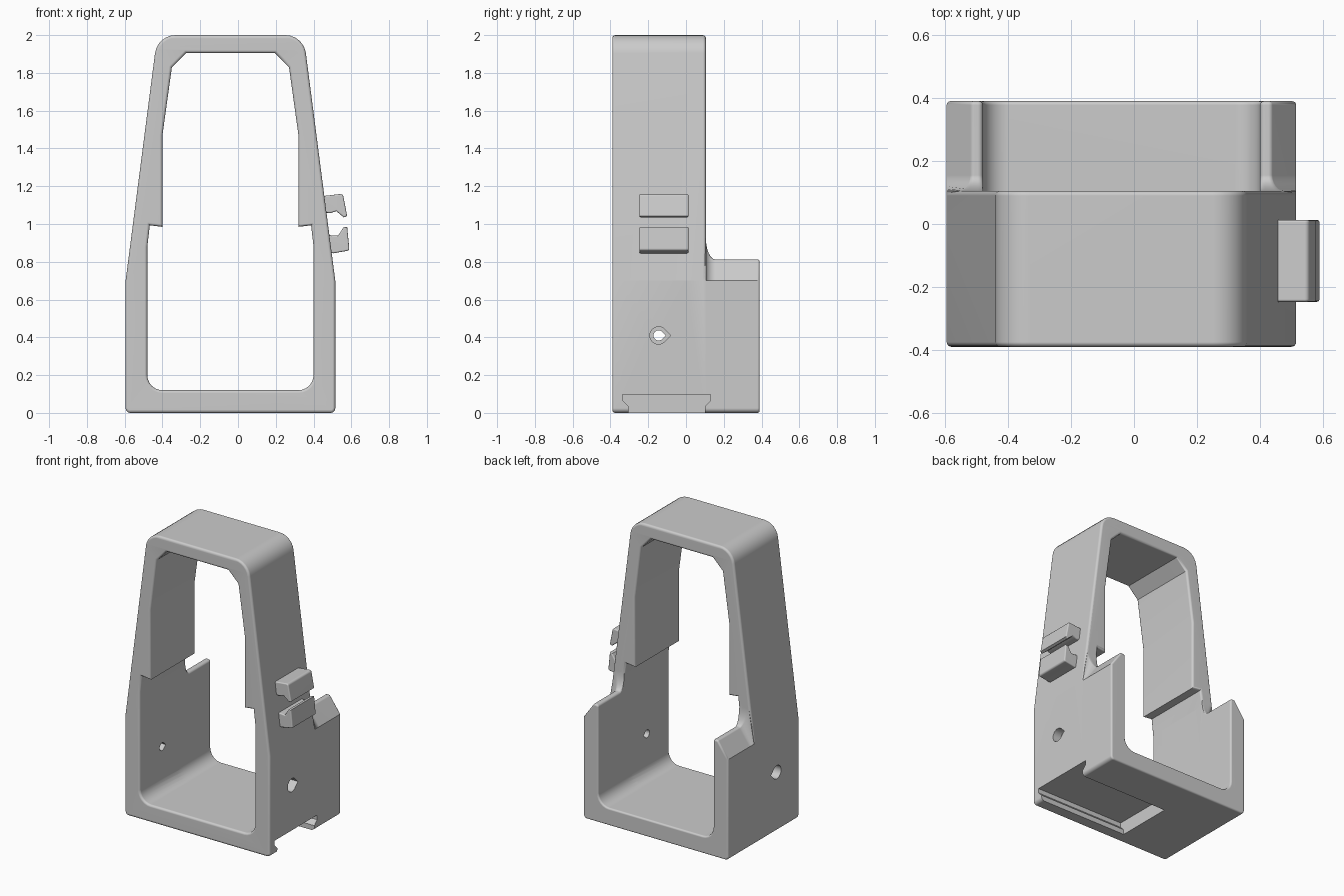
import bpy, bmesh, math
from mathutils import Vector
from mathutils.geometry import tessellate_polygon

if "Cube" in bpy.data.objects:
    bpy.data.objects.remove(bpy.data.objects["Cube"])

CX = -0.04  # the frame's own middle; the side clip makes up the rest of the width


def rounded(points, n=6):
    """Profile from (a, b, radius) corners, with arcs at corners that have a radius."""
    out = []
    for i, p in enumerate(points):
        c = Vector(p[:2])
        r = p[2] if len(p) > 2 else 0
        if not r:
            out.append(c)
            continue
        d1 = (Vector(points[i - 1][:2]) - c).normalized()
        d2 = (Vector(points[(i + 1) % len(points)][:2]) - c).normalized()
        half = d1.angle(d2) / 2
        t = r / math.tan(half)
        mid = c + (d1 + d2).normalized() * (r / math.sin(half))
        s, e = c + d1 * t - mid, c + d2 * t - mid
        a0 = math.atan2(s.y, s.x)
        da = math.atan2(e.y, e.x) - a0
        da = (da + math.pi) % (2 * math.pi) - math.pi
        for k in range(n + 1):
            a = a0 + da * k / n
            out.append(mid + Vector((math.cos(a), math.sin(a))) * r)
    return [(round(v[0], 5), round(v[1], 5)) for v in out]


def mirrored(half):
    """Close a right-hand half profile with its mirror image."""
    return half + [(2 * CX - p[0],) + tuple(p[1:]) for p in reversed(half)]


def inset(pts, d):
    """Move a counter-clockwise profile inwards by d with mitred corners."""
    if abs(d) < 1e-7:
        return pts
    out = []
    for i, p in enumerate(pts):
        p, a, b = Vector(p), Vector(pts[i - 1]), Vector(pts[(i + 1) % len(pts)])
        e1, e2 = (p - a).normalized(), (b - p).normalized()
        n1, n2 = Vector((-e1.y, e1.x)), Vector((-e2.y, e2.x))
        out.append(tuple(p + (n1 + n2) * (d / (1 + n1.dot(n2)))))
    return out


def loft(name, sections, axis='y'):
    """Skin a solid through (position, loops) sections along an axis."""
    bm = bmesh.new()
    rows = []
    for s, loops in sections:
        rows.append([[bm.verts.new((a, s, b) if axis == 'y' else (s, a, b))
                      for a, b in lp] for lp in loops])
    for r0, r1 in zip(rows, rows[1:]):
        for l0, l1 in zip(r0, r1):
            for i in range(len(l0)):
                bm.faces.new((l0[i - 1], l0[i], l1[i], l1[i - 1]))
    for row, (s, loops) in ((rows[0], sections[0]), (rows[-1], sections[-1])):
        flat = [v for lp in row for v in lp]
        if len(loops) == 1:
            bm.faces.new(flat)
            continue
        for tri in tessellate_polygon([[Vector((a, b, 0)) for a, b in lp] for lp in loops]):
            bm.faces.new([flat[i] for i in tri])
    bmesh.ops.recalc_face_normals(bm, faces=bm.faces)
    me = bpy.data.meshes.new(name)
    bm.to_mesh(me)
    bm.free()
    ob = bpy.data.objects.new(name, me)
    bpy.context.collection.objects.link(ob)
    return ob


def lip(s_end, loops, r, direction, n=4):
    """Sections of a rounded edge, from the end cap towards the body."""
    res = []
    for k in range(n + 1):
        a = math.pi / 2 * k / n
        d = r * (1 - math.sin(a))
        res.append((s_end + direction * r * (1 - math.cos(a)),
                    [inset(lp, d if i == 0 else -d) for i, lp in enumerate(loops)]))
    return res


def soft_prism(name, loops, s0, s1, r):
    return loft(name, lip(s0, loops, r, 1) + lip(s1, loops, r, -1)[::-1])


def boolean(ob, other, op):
    m = ob.modifiers.new(op, 'BOOLEAN')
    m.operation, m.solver, m.object = op, 'EXACT', other
    bpy.context.view_layer.objects.active = ob
    bpy.ops.object.modifier_apply(modifier=m.name)
    bpy.data.objects.remove(other)


def finish(ob):
    """Smooth the rounded edges, keep the large planes crisp."""
    bpy.ops.object.select_all(action='DESELECT')
    ob.select_set(True)
    bpy.context.view_layer.objects.active = ob
    bpy.ops.object.shade_smooth_by_angle(angle=math.radians(32))
    bm = bmesh.new()
    bm.from_mesh(ob.data)
    for e in bm.edges:
        if len(e.link_faces) == 2 and all(f.calc_area() > 0.04 for f in e.link_faces):
            e.smooth = False
    bm.to_mesh(ob.data)
    bm.free()
    m = ob.modifiers.new('normals', 'WEIGHTED_NORMAL')
    m.keep_sharp = True


# Tall tapered frame with its stepped opening
outer = rounded(mirrored([(0.515, 0, 0.025), (0.515, 0.70), (0.347, 2.0, 0.11)]))
inner = rounded(mirrored([(0.40, 0.12, 0.08), (0.40, 0.88), (0.387, 0.993), (0.32, 0.985),
                          (0.32, 1.47), (0.27, 1.83), (0.195, 1.905)]))
frame = soft_prism('frame', [outer, inner], -0.39, 0.105, 0.015)


# Low rear cradle, its rim sweeping up into the frame
def cradle_profile(x, z):
    return rounded(mirrored([(0.515, 0, 0.025), (0.515, 0.70), (x, z, 0.016),
                             (0.40, z, 0.016), (0.40, 0.12, 0.08)]))


tall, low = cradle_profile(0.475, 0.93), cradle_profile(0.435, 0.812)
sections = [(0.0, [tall])]
for k in range(7):
    a = math.pi / 2 * k / 6
    w = math.sin(a)
    sections.append((0.105 + 0.05 * (1 - math.cos(a)),
                     [[(p[0] + (q[0] - p[0]) * w, p[1] + (q[1] - p[1]) * w)
                       for p, q in zip(tall, low)]]))
cradle = loft('rear_cradle', sections + lip(0.39, [low], 0.012, -1)[::-1])
boolean(frame, cradle, 'UNION')

# Undercut slot in the base, open on the right
slot = [(-0.305, -0.05), (0.10, -0.05), (0.10, 0.035), (0.13, 0.065),
        (0.13, 0.097), (-0.335, 0.097), (-0.335, 0.065), (-0.305, 0.035)]
boolean(frame, loft('slot_cutter', [(-0.17, [slot]), (0.7, [slot])], 'x'), 'DIFFERENCE')


# Teardrop side holes with wider outer recesses
def teardrop(r):
    pts = [(-0.145 + r * math.sqrt(2), 0.41)]
    for k in range(19):
        a = math.radians(45 + 15 * k)
        pts.append((-0.145 + r * math.cos(a), 0.41 + r * math.sin(a)))
    return pts


for x0, x1, r in ((-0.8, 0.8, 0.027), (0.455, 0.8, 0.046), (-0.8, -0.535, 0.046)):
    boolean(frame, loft('hole_cutter', [(x0, [teardrop(r)]), (x1, [teardrop(r)])], 'x'),
            'DIFFERENCE')
finish(frame)

# Pair of hooked jaws on the right side
upper = rounded([(0.45, 1.06), (0.49, 1.058), (0.52, 1.068), (0.56, 1.035), (0.578, 1.042),
                 (0.555, 1.16, 0.015), (0.44, 1.147)], 4)
lower = rounded([(0.47, 0.85), (0.505, 0.845), (0.59, 0.86, 0.012), (0.578, 0.985),
                 (0.558, 0.982), (0.53, 0.938), (0.465, 0.942)], 4)
for name, profile in (('upper_jaw', upper), ('lower_jaw', lower)):
    finish(soft_prism(name, [profile], -0.247, 0.013, 0.008))
